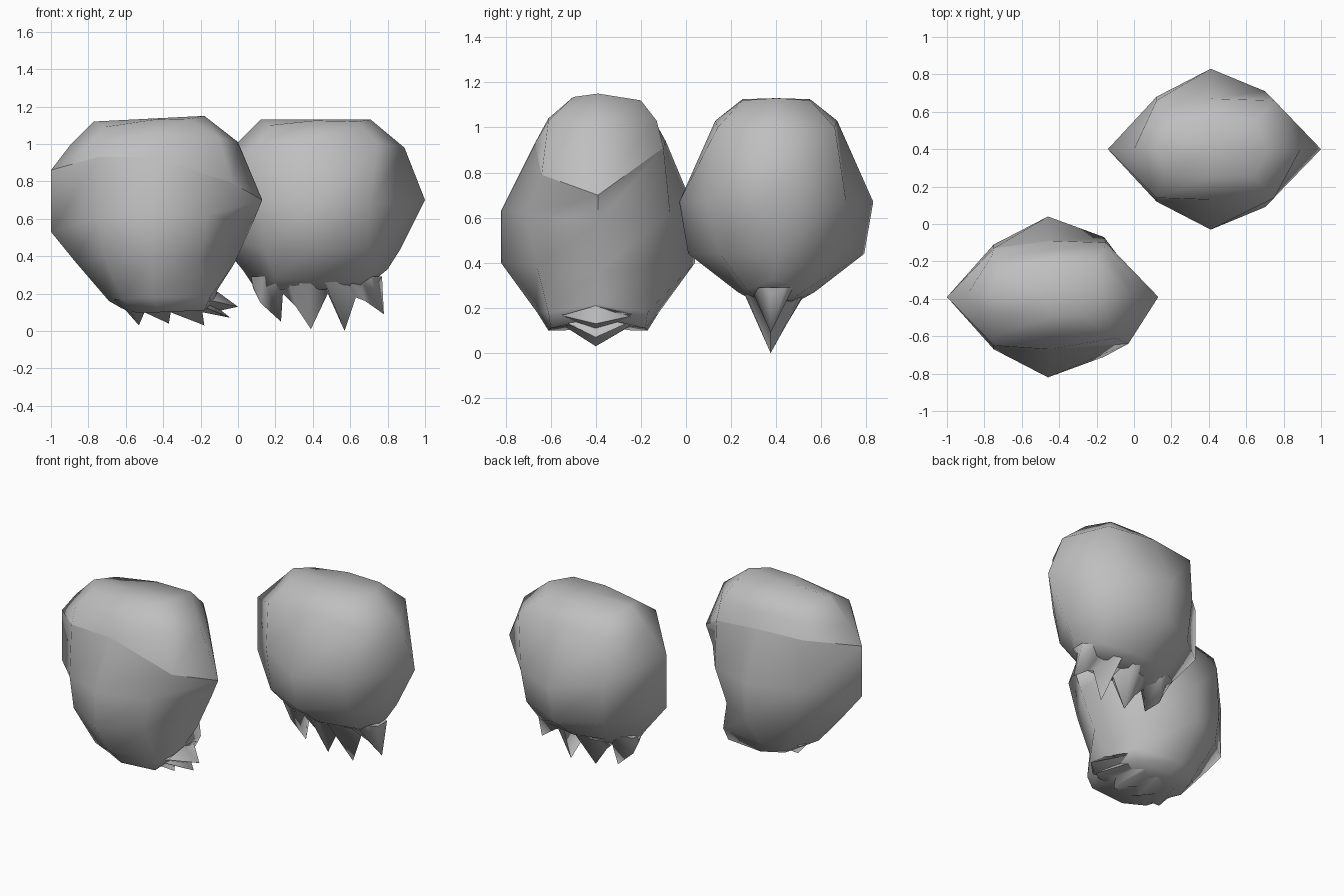
import bpy, bmesh, math

cube = bpy.data.objects.get("Cube")
if cube:
    bpy.data.objects.remove(cube, do_unlink=True)

grey = bpy.data.materials.new("soft grey")
grey.use_nodes = True
grey.diffuse_color = (0.52, 0.52, 0.52, 1)
grey.node_tree.nodes["Principled BSDF"].inputs["Base Color"].default_value = (0.52, 0.52, 0.52, 1)


def finish(bm, name, angle):
    """Turn a bmesh into a smooth-shaded object."""
    bmesh.ops.recalc_face_normals(bm, faces=bm.faces)
    mesh = bpy.data.meshes.new(name)
    bm.to_mesh(mesh)
    bm.free()
    mesh.materials.append(grey)
    obj = bpy.data.objects.new(name, mesh)
    bpy.context.collection.objects.link(obj)
    bpy.ops.object.select_all(action='DESELECT')
    obj.select_set(True)
    bpy.context.view_layer.objects.active = obj
    bpy.ops.object.shade_smooth_by_angle(angle=math.radians(angle))
    return obj


def tuft(name, cy, profiles, crease=None):
    """Loft eight-sided rings of (x, distance in front of cy, z).
    Rings of five points are mirrored to the back; rings of eight are complete."""
    bm = bmesh.new()
    rings = []
    for prof in profiles:
        pts = [(x, cy - d, z) for x, d, z in prof]
        if len(prof) == 5:
            pts += [(x, cy + d, z) for x, d, z in prof[3:0:-1]]
        rings.append([bm.verts.new(p) for p in pts])
    for a, b in zip(rings, rings[1:]):
        for i in range(8):
            j = (i + 1) % 8
            bm.faces.new((a[i], a[j], b[j], b[i]))
    # crown and underside, fanned from the middle of the long ridge
    for r in (rings[0], rings[-1]):
        mid = bm.verts.new((r[0].co + r[4].co) / 2)
        for i in range(8):
            bm.faces.new((r[i], r[(i + 1) % 8], mid))
    # hard edge where the cap meets the lower hair
    hard = []
    bm.edges.index_update()
    if crease is not None:
        ring = rings[crease]
        hard = [bm.edges.get((ring[i], ring[(i + 1) % 8])).index for i in range(8)]
    obj = finish(bm, name, 75)
    for i in hard:
        obj.data.edges[i].use_edge_sharp = True


def fringe(name, y_root, y_hem, depth, taper, x0, x1, z_root, hem):
    """Wedge with a zigzag hem of (x, z) points hanging from an even root line."""
    bm = bmesh.new()
    front, back, low = [], [], []
    for i, (x, z) in enumerate(hem):
        t = i / (len(hem) - 1)
        d = depth * (1 - taper * (2 * t - 1) ** 2)
        xr = x0 + (x1 - x0) * t
        front.append(bm.verts.new((xr, y_root - d, z_root)))
        back.append(bm.verts.new((xr, y_root + d, z_root)))
        low.append(bm.verts.new((x, y_hem, z)))
    for i in range(len(hem) - 1):
        for a, b in ((front, low), (low, back), (back, front)):
            bm.faces.new((a[i], a[i + 1], b[i + 1], b[i]))
    for i in (0, -1):
        bm.faces.new((front[i], low[i], back[i]))
    finish(bm, name, 80)


# front tuft: broad rounded mass with a creased cap
tuft("front_tuft", -0.39, [
    [(-.18, 0, 1.15), (-.26, .11, 1.135), (-.45, .11, 1.13), (-.72, .10, 1.09),
     (-.77, 0, 1.12), (-.72, -.16, 1.09), (-.45, -.19, 1.12), (-.20, -.19, 1.12)],
    [(0, 0, 1.01), (-.10, .22, 1.03), (-.45, .22, 1.04), (-.76, .21, 1.02),
     (-.9, 0, .99), (-.76, -.22, 1.02), (-.45, -.25, 1.03), (-.16, -.26, 1.03)],
    [(.13, 0, .70), (-.03, .25, .79), (-.45, .28, .93), (-.75, .26, .93),
     (-1, 0, .86), (-.75, -.26, .93), (-.45, -.30, .94), (-.15, -.29, .91)],
    [(.08, 0, .58), (-.16, .32, .62), (-.46, .43, .63), (-.75, .28, .60), (-1, 0, .53)],
    [(-.02, 0, .36), (-.21, .27, .38), (-.46, .43, .40), (-.72, .28, .40), (-.87, 0, .37)],
    [(-.11, 0, .22), (-.15, .22, .18), (-.46, .27, .18), (-.62, .20, .17), (-.69, 0, .16)],
    [(-.13, 0, .16), (-.18, .21, .11), (-.42, .22, .10), (-.55, .15, .10), (-.62, 0, .12)],
], crease=2)

# back tuft: same cap, narrowing to a thin wedge
tuft("back_tuft", 0.40, [
    [(.71, 0, 1.13), (.64, .15, 1.12), (.41, .15, 1.125), (.17, .13, 1.10), (.12, 0, 1.13)],
    [(.89, 0, .98), (.75, .26, 1.0), (.41, .27, 1.03), (.12, .26, 1.0), (0, 0, 1.01)],
    [(1, 0, .70), (.70, .31, .67), (.41, .43, .67), (.12, .28, .72), (-.14, 0, .87)],
    [(.87, 0, .44), (.70, .25, .44), (.41, .39, .44), (.14, .26, .44), (-.14, 0, .53)],
    [(.80, .01, .33), (.68, .13, .28), (.42, .17, .27), (.20, .13, .28), (.03, .01, .32)],
    [(.74, .02, .28), (.65, .06, .23), (.42, .08, .22), (.22, .06, .22), (.11, .02, .20)],
])

# pointed ends under each tuft
fringe("front_fringe", -.39, -.40, .23, .35, -.66, -.13, .17, [
    (-.66, .15), (-.60, .11), (-.53, .03), (-.50, .10), (-.37, .04), (-.36, .10),
    (-.18, .03), (-.19, .10), (-.04, .07), (-.09, .11), (0, .13), (-.11, .21)])
fringe("back_fringe", .395, .375, .15, .7, .07, .77, .29, [
    (.08, .23), (.12, .15), (.23, .05), (.24, .20), (.31, .13), (.39, .01),
    (.48, .20), (.57, 0), (.63, .18), (.68, .16), (.78, .09), (.75, .26)])
